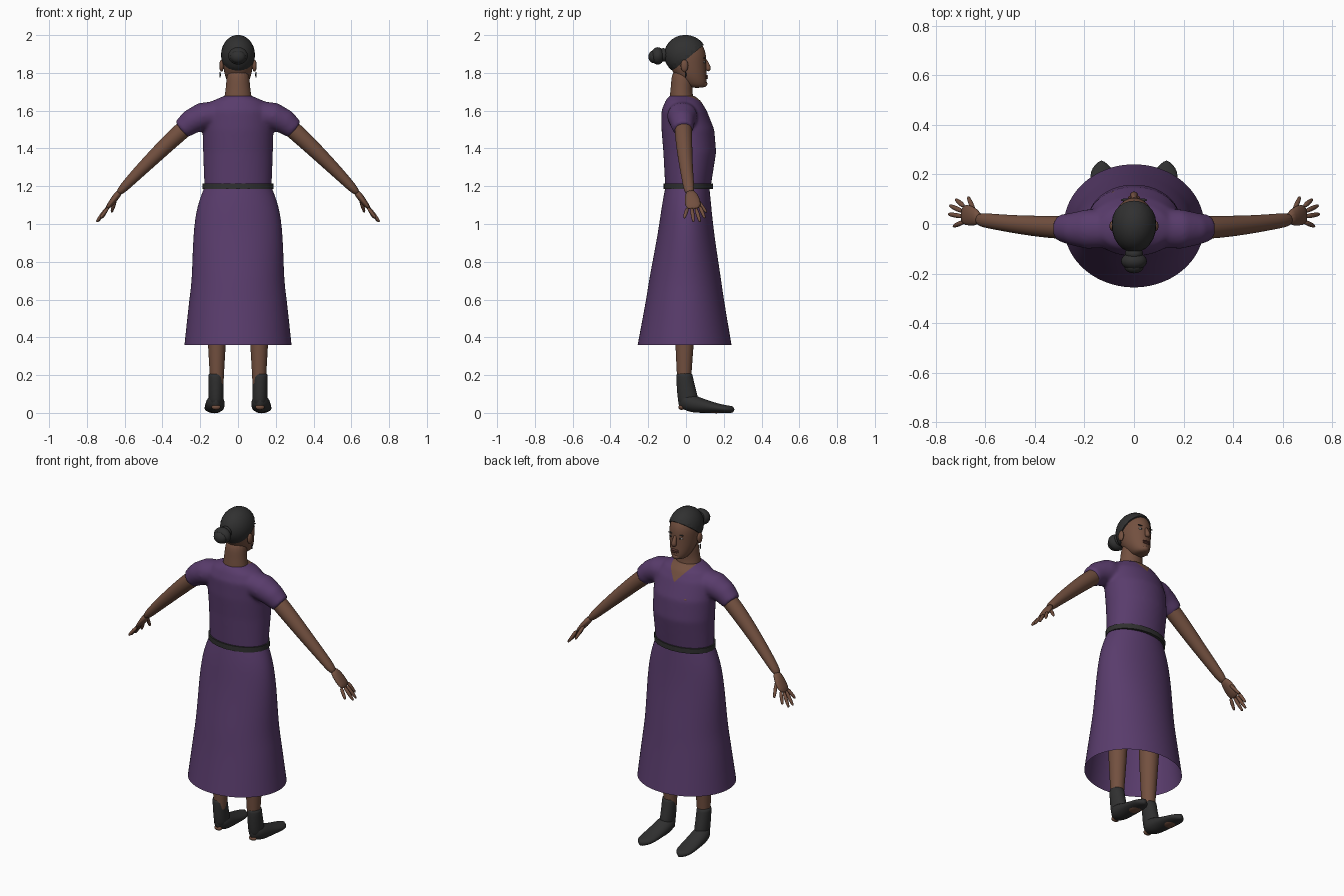
import bpy, bmesh, math
from mathutils import Vector, Matrix

default_cube = bpy.data.objects.get("Cube")
if default_cube:
    bpy.data.objects.remove(default_cube)


def make_material(name, red, green, blue):
    material = bpy.data.materials.new(name)
    material.use_nodes = True
    material.diffuse_color = (red, green, blue, 1)
    shader = next(node for node in material.node_tree.nodes if node.type == 'BSDF_PRINCIPLED')
    shader.inputs["Base Color"].default_value = material.diffuse_color
    return material


PURPLE = make_material("purple cloth", .1, .045, .15)
SKIN = make_material("brown skin", .17, .08, .05)
DARK = make_material("charcoal", .03, .03, .03)
LIPS = make_material("dark lips", .12, .045, .035)
WHITE = make_material("eye white", .4, .36, .33)


def finish(name, bm, *materials, mirror=False, subdivide=0):
    bmesh.ops.recalc_face_normals(bm, faces=bm.faces)
    for face in bm.faces:
        face.smooth = subdivide > 0 or len(face.verts) < 5
    mesh = bpy.data.meshes.new(name)
    bm.to_mesh(mesh)
    bm.free()
    for material in materials:
        mesh.materials.append(material)
    part = bpy.data.objects.new(name, mesh)
    bpy.context.collection.objects.link(part)
    if mirror:
        part.modifiers.new("Mirror", 'MIRROR')
    if subdivide:
        modifier = part.modifiers.new("Subdivision", 'SUBSURF')
        modifier.levels = modifier.render_levels = subdivide
    return part


def loft(bm, rings, caps=True, sides=20):
    """Skin a list of ellipses, each a centre and two half axes."""
    loops = []
    for centre, across, along in rings:
        angles = [math.tau * step / sides for step in range(sides)]
        loops.append([bm.verts.new(centre + across * math.cos(angle) + along * math.sin(angle))
                      for angle in angles])
    for lower, upper in zip(loops, loops[1:]):
        for here in range(sides):
            after = (here + 1) % sides
            bm.faces.new((lower[here], lower[after], upper[after], upper[here]))
    if caps:
        bm.faces.new(loops[0])
        bm.faces.new(loops[-1])


def level(rows, offset=0):
    """Horizontal rings from rows of height, half width, back and front."""
    return [(Vector((offset, (back + front) / 2, height)), Vector((width, 0, 0)),
             Vector((0, (front - back) / 2, 0))) for height, width, back, front in rows]


def tube(path):
    """Rings across a path of points, each with a thickness and a breadth along y."""
    points = [Vector(point) for point, thickness, breadth in path]
    rings = []
    for index, (point, thickness, breadth) in enumerate(path):
        before, after = points[max(index - 1, 0)], points[min(index + 1, len(points) - 1)]
        tangent = (after - before).normalized()
        side = (Vector((0, 1, 0)) - tangent * tangent.y).normalized()
        rings.append((points[index], side * breadth, tangent.cross(side) * thickness))
    return rings


def lofted(name, rings, material, mirror=False, subdivide=2, caps=True):
    bm = bmesh.new()
    loft(bm, rings, caps)
    return finish(name, bm, material, mirror=mirror, subdivide=subdivide)


def add_ball(bm, centre, size):
    placing = Matrix.Translation(centre) @ Matrix.Diagonal((*size, 1))
    bmesh.ops.create_uvsphere(bm, u_segments=24, v_segments=14, radius=1, matrix=placing)


def balls(name, material, *items, mirror=False):
    bm = bmesh.new()
    for centre, size in items:
        add_ball(bm, centre, size)
    return finish(name, bm, material, mirror=mirror)


def everything(bm):
    return bm.verts[:] + bm.edges[:] + bm.faces[:]


# Skirt, open at the hem
lofted("skirt", level([
    (.36, .288, -.26, .245), (.62, .26, -.21, .2), (.7, .247, -.2, .19), (.95, .242, -.15, .15),
    (1.1, .22, -.13, .135), (1.2, .178, -.11, .125)]), PURPLE, caps=False)

# Bodice and short sleeves fused into one surface
bm = bmesh.new()
loft(bm, level([
    (1.19, .178, -.11, .13), (1.38, .185, -.12, .16), (1.5, .188, -.13, .15),
    (1.6, .18, -.13, .11), (1.65, .14, -.11, .08), (1.68, .07, -.09, .045)]), sides=40)
for sign in (1, -1):
    loft(bm, tube([
        ((sign * .07, -.02, 1.59), .066, .075), ((sign * .19, -.02, 1.57), .073, .08),
        ((sign * .25, -.02, 1.54), .066, .066), ((sign * .3, -.015, 1.5), .053, .054)]), sides=32)
bodice = finish("bodice", bm, PURPLE, SKIN)
remesh = bodice.modifiers.new("Remesh", 'REMESH')
remesh.mode = 'VOXEL'
remesh.voxel_size = .009
smooth = bodice.modifiers.new("Smooth", 'SMOOTH')
smooth.iterations = 12
bpy.context.view_layer.update()
depsgraph = bpy.context.evaluated_depsgraph_get()
fused = bpy.data.meshes.new_from_object(bodice.evaluated_get(depsgraph))
bodice.modifiers.clear()

# V neckline cut along two slanted planes
bm = bmesh.new()
bm.from_mesh(fused)
bpy.data.meshes.remove(fused)
tip, slant = Vector((0, 0, 1.59)), .85
for sign in (1, -1):
    bmesh.ops.bisect_plane(bm, geom=everything(bm), plane_co=tip,
                           plane_no=Vector((sign, 0, -slant)).normalized())
for face in bm.faces:
    middle = face.calc_center_median()
    face.smooth = True
    face.material_index = int(middle.y > 0 and abs(middle.x) < slant * (middle.z - tip.z))
bm.to_mesh(bodice.data)
bm.free()

# Belt and brooch
lofted("belt", level([(height, .187, -.12, .142) for height in (1.185, 1.215)]), DARK, subdivide=0)
balls("brooch", SKIN, ((-.08, .12, 1.51), (.015, .012, .01)))

# Arms
lofted("arms", tube([
    ((.2, -.015, 1.57), .045, .045), ((.3, -.015, 1.495), .048, .048),
    ((.45, -.005, 1.35), .039, .039), ((.57, .01, 1.23), .029, .031),
    ((.64, .02, 1.155), .02, .028)]), SKIN, mirror=True)

# Hands: a flat palm, then the thumb and four fingers
bm = bmesh.new()
loft(bm, tube([((.62, .02, 1.18), .02, .026), ((.66, .035, 1.125), .019, .046),
               ((.7, .04, 1.075), .01, .042)]), sides=12)
for root, fingertip in (((.645, .05, 1.14), (.67, .11, 1.06)),
                        ((.685, .07, 1.1), (.72, .1, 1.03)),
                        ((.69, .05, 1.09), (.745, .075, 1.01)),
                        ((.69, .03, 1.09), (.75, .04, 1.01)),
                        ((.685, .01, 1.09), (.73, -.01, 1.03))):
    root, fingertip = Vector(root), Vector(fingertip)
    loft(bm, tube([(root.lerp(fingertip, share), radius, radius)
                   for share, radius in ((0, .012), (.8, .01), (1, .005))]), sides=10)
finish("hands", bm, SKIN, mirror=True, subdivide=1)

# Legs
lofted("legs", level([(.1, .035, -.045, .025), (.2, .037, -.048, .028), (.4, .051, -.06, .045),
                      (.95, .075, -.07, .08)], offset=.112), SKIN, mirror=True)

# Boots: a shaft, and a foot that tapers down to a rounded toe
bm = bmesh.new()
loft(bm, level([(.03, .036, -.035, .055), (.07, .04, -.044, .07), (.13, .04, -.05, .05),
                (.2, .041, -.052, .035), (.212, .04, -.05, .034)], offset=.116))
foot_steps = 10
for_foot = []
for step in range(foot_steps + 1):
    share = step / foot_steps
    heel_lift = .03 * max(0, 1 - share * 4)
    top = .035 + .1 * (1 - share) ** 1.5 - heel_lift
    width = .046 * math.sqrt(1 - abs(2 * share - 1) ** 4) + .006
    for_foot.append((Vector((.116 + .015 * share, -.043 + .3 * share, (top + heel_lift) / 2)),
                     Vector((width, 0, 0)), Vector((0, 0, (top - heel_lift) / 2))))
loft(bm, for_foot)
finish("boots", bm, DARK, mirror=True, subdivide=1)
balls("worn_soles", SKIN, ((.126, .16, .012), (.034, .055, .014)),
      ((.116, -.024, .03), (.024, .016, .014)), mirror=True)

# Neck and head
lofted("neck", level([(1.6, .085, -.09, .06), (1.68, .072, -.087, .035),
                      (1.73, .063, -.08, .034), (1.83, .06, -.075, .05)]), SKIN)
lofted("head", level([
    (1.72, .03, .02, .1), (1.74, .052, -.015, .112), (1.79, .073, -.065, .109),
    (1.85, .081, -.095, .108), (1.91, .084, -.1, .108), (1.96, .066, -.08, .082),
    (1.98, .035, -.045, .045)]), SKIN)
lofted("nose", tube([((0, .1, 1.875), .008, .008), ((0, .115, 1.84), .012, .012),
                     ((0, .12, 1.82), .018, .016), ((0, .11, 1.81), .01, .008)]), SKIN, subdivide=1)
balls("lips", LIPS, *[((0, .107, height), (.024, .009, .006)) for height in (1.773, 1.783)])
balls("chin", SKIN, ((0, .092, 1.742), (.026, .021, .018)))
balls("eyes", WHITE, ((.032, .096, 1.858), (.014, .006, .006)), mirror=True)
balls("pupils", DARK, ((.032, .1, 1.858), (.005, .004, .005)), mirror=True)
balls("eyebrows", DARK, ((.034, .097, 1.878), (.019, .006, .003)), mirror=True)
balls("ears", SKIN, ((.087, -.008, 1.838), (.012, .02, .032)), mirror=True)
balls("earrings", DARK, ((.095, -.002, 1.79), (.004, .004, .016)), mirror=True)

# Swept-back hair trimmed along the hairline, with a bun
bm = bmesh.new()
add_ball(bm, (0, -.003, 1.895), (.09, .113, .106))
cut = bmesh.ops.bisect_plane(bm, geom=everything(bm), plane_co=(0, 0, 1.87),
                             plane_no=Vector((0, -.64, .77)).normalized(), clear_inner=True)
rim = [item for item in cut["geom_cut"] if isinstance(item, bmesh.types.BMEdge)]
bmesh.ops.holes_fill(bm, edges=rim)
finish("hair", bm, DARK)
balls("bun", DARK, ((0, -.15, 1.89), (.052, .036, .046)), ((0, -.17, 1.885), (.04, .029, .034)),
      ((0, -.12, 1.895), (.036, .03, .036)))
